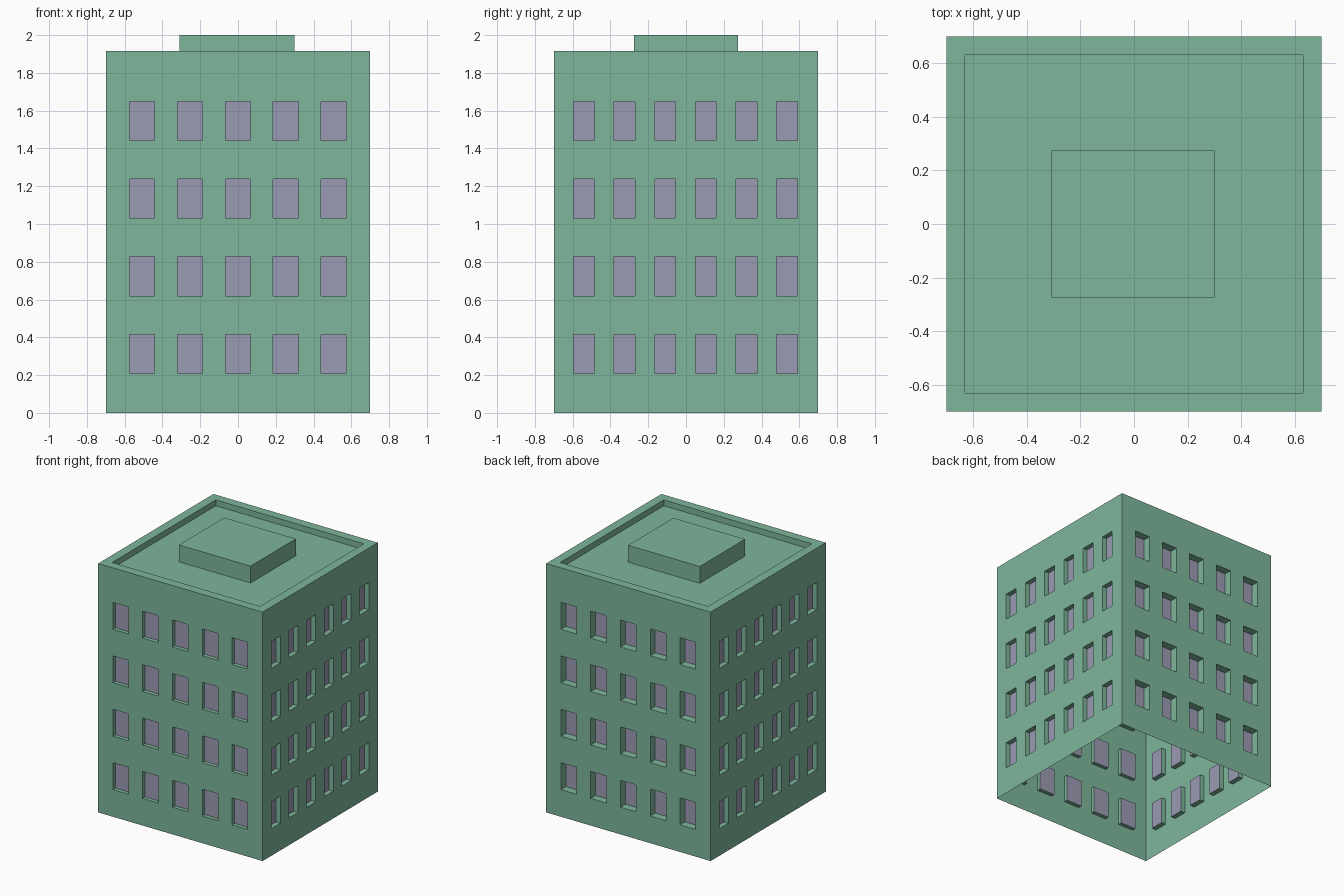
import bpy, bmesh
from mathutils import Matrix
from math import pi

if "Cube" in bpy.data.objects:
    bpy.data.objects.remove(bpy.data.objects["Cube"])

HALF, TOP, DECK, INNER = 0.70, 1.915, 1.87, 0.63
ROWS = [(0.209 + 0.411 * i, 0.416 + 0.411 * i) for i in range(4)]


def material(name, color):
    m = bpy.data.materials.new(name)
    m.diffuse_color = color
    m.use_nodes = True
    m.node_tree.nodes["Principled BSDF"].inputs["Base Color"].default_value = m.diffuse_color
    return m


GREEN = material("wall_green", (0.21, 0.47, 0.33, 1))
GLASS = material("window_lilac", (0.33, 0.33, 0.46, 1))


def finish(name, bm, mat):
    bmesh.ops.remove_doubles(bm, verts=bm.verts, dist=1e-5)
    me = bpy.data.meshes.new(name)
    bm.to_mesh(me)
    bm.free()
    me.materials.append(mat)
    ob = bpy.data.objects.new(name, me)
    bpy.context.collection.objects.link(ob)
    return ob


def quad(bm, pts, rot=Matrix()):
    bm.faces.new([bm.verts.new(rot @ Matrix.Translation(p).translation) for p in pts])


def columns(first, pitch, width, count):
    return [(first + pitch * i - width / 2, first + pitch * i + width / 2) for i in range(count)]


walls, panes = bmesh.new(), bmesh.new()


def wall(angle, cols, depth):
    """One facade, with each window cell of the grid sunk to a pane."""
    rot = Matrix.Rotation(angle, 4, 'Z')
    us = [-HALF] + [u for c in cols for u in c] + [HALF]
    zs = [0] + [z for r in ROWS for z in r] + [TOP]
    for i in range(len(us) - 1):
        for j in range(len(zs) - 1):
            rect = [(us[i], zs[j]), (us[i + 1], zs[j]),
                    (us[i + 1], zs[j + 1]), (us[i], zs[j + 1])]
            outer = [(u, -HALF, z) for u, z in rect]
            if not (i % 2 and j % 2):
                quad(walls, outer, rot)
                continue
            inner = [(u, -HALF + depth, z) for u, z in rect]
            for k in range(4):
                n = (k + 1) % 4
                quad(walls, [outer[k], outer[n], inner[n], inner[k]], rot)
            quad(panes, inner, rot)


# Four facades: five window columns front and back, six on the sides
five = columns(-0.508, 0.2535, 0.133, 5)
six = columns(-0.54, 0.215, 0.11, 6)
wall(0, five, 0.03)
wall(pi / 2, six, 0.038)
wall(pi, five, 0.06)
wall(-pi / 2, six, 0.038)
finish("facade_walls", walls, GREEN)
finish("window_panes", panes, GLASS)


# Parapet rim and sunken roof deck
def ring(h, z):
    return [(-h, -h, z), (h, -h, z), (h, h, z), (-h, h, z)]


roof = bmesh.new()
rings = [ring(HALF, TOP), ring(INNER, TOP), ring(INNER, DECK)]
for a, b in zip(rings, rings[1:]):
    for k in range(4):
        n = (k + 1) % 4
        quad(roof, [a[k], a[n], b[n], b[k]])
quad(roof, rings[-1])
finish("parapet_and_roof", roof, GREEN)

# Rooftop service box
box = bmesh.new()
bmesh.ops.create_cube(box, size=1, matrix=Matrix.Translation((-0.005, 0, (DECK + 2) / 2))
                      @ Matrix.Diagonal((0.61, 0.55, 2 - DECK, 1)))
bmesh.ops.delete(box, geom=[f for f in box.faces if f.normal.z < -0.5], context='FACES')
finish("rooftop_box", box, GREEN)
